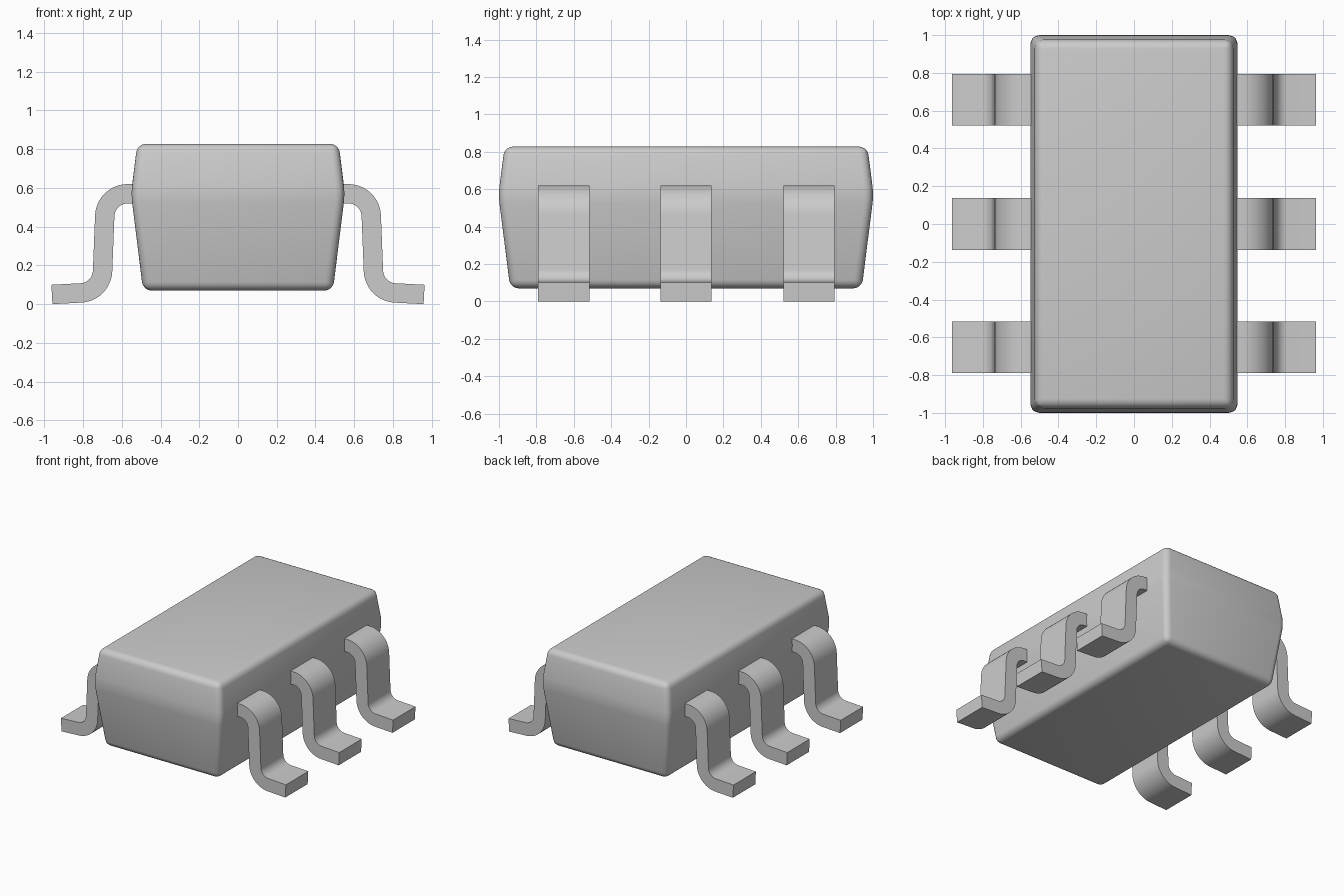
import bpy, bmesh
from math import radians, cos, sin
from mathutils import Vector

cube = bpy.data.objects.get("Cube")
if cube:
    bpy.data.objects.remove(cube, do_unlink=True)

grey = bpy.data.materials.new("plain grey")
grey.use_nodes = True
colour = (0.6, 0.6, 0.6, 1)
grey.diffuse_color = colour
grey.node_tree.nodes["Principled BSDF"].inputs["Base Color"].default_value = colour


def finish(bm, name):
    """Turn a bmesh into a grey object with sharp edges kept."""
    bmesh.ops.recalc_face_normals(bm, faces=bm.faces)
    mesh = bpy.data.meshes.new(name)
    bm.to_mesh(mesh)
    bm.free()
    mesh.materials.append(grey)
    obj = bpy.data.objects.new(name, mesh)
    bpy.context.collection.objects.link(obj)
    bpy.ops.object.select_all(action="DESELECT")
    obj.select_set(True)
    bpy.context.view_layer.objects.active = obj
    bpy.ops.object.shade_smooth_by_angle(angle=radians(35))
    return obj


# Body: three stacked rectangles, widest at the waist, with rounded edges
bm = bmesh.new()
rings = []
for hx, hy, z in [(0.49, 0.94, 0.07), (0.552, 1.003, 0.57), (0.52, 0.97, 0.828)]:
    corners = [(-hx, -hy), (hx, -hy), (hx, hy), (-hx, hy)]
    rings.append([bm.verts.new((x, y, z)) for x, y in corners])
for low, high in zip(rings, rings[1:]):
    for i in range(4):
        j = (i + 1) % 4
        bm.faces.new((low[i], low[j], high[j], high[i]))
bm.faces.new(rings[0][::-1])
bm.faces.new(rings[-1])
bmesh.ops.bevel(bm, geom=bm.edges[:], offset=0.045, offset_type="OFFSET",
                segments=5, profile=0.5, affect="EDGES")
finish(bm, "body")


# Leads: gull-wing strip profile, extruded across its width
def arc(centre, radius, start, end, steps=12):
    angles = [radians(start + (end - start) * i / steps) for i in range(steps + 1)]
    return [Vector((centre[0] + radius * cos(a), centre[1] + radius * sin(a))) for a in angles]


SMALL, LARGE = 0.068, 0.168
SHOULDER, HEEL = (0.57, 0.452), (0.817, 0.176)
upper = [Vector((0.48, 0.62))] + arc(SHOULDER, LARGE, 90, 3) + arc(HEEL, SMALL, 183, 267)
lower = [Vector((0.48, 0.52))] + arc(SHOULDER, SMALL, 90, 3) + arc(HEEL, LARGE, 183, 267)
toe = Vector((cos(radians(-3)), sin(radians(-3)))) * 0.15
upper.append(upper[-1] + toe)
lower.append(lower[-1] + toe)
outline = upper + lower[::-1]
WIDTH = 0.274

for side, side_name in ((1, "left"), (-1, "right")):
    for y, place in ((-0.653, "front"), (0, "middle"), (0.658, "back")):
        bm = bmesh.new()
        face = bm.faces.new([bm.verts.new((side * p.x, y - WIDTH / 2, p.y)) for p in outline])
        new = bmesh.ops.extrude_face_region(bm, geom=[face])["geom"]
        verts = [v for v in new if isinstance(v, bmesh.types.BMVert)]
        bmesh.ops.translate(bm, verts=verts, vec=(0, WIDTH, 0))
        finish(bm, f"{side_name}_{place}_lead")
